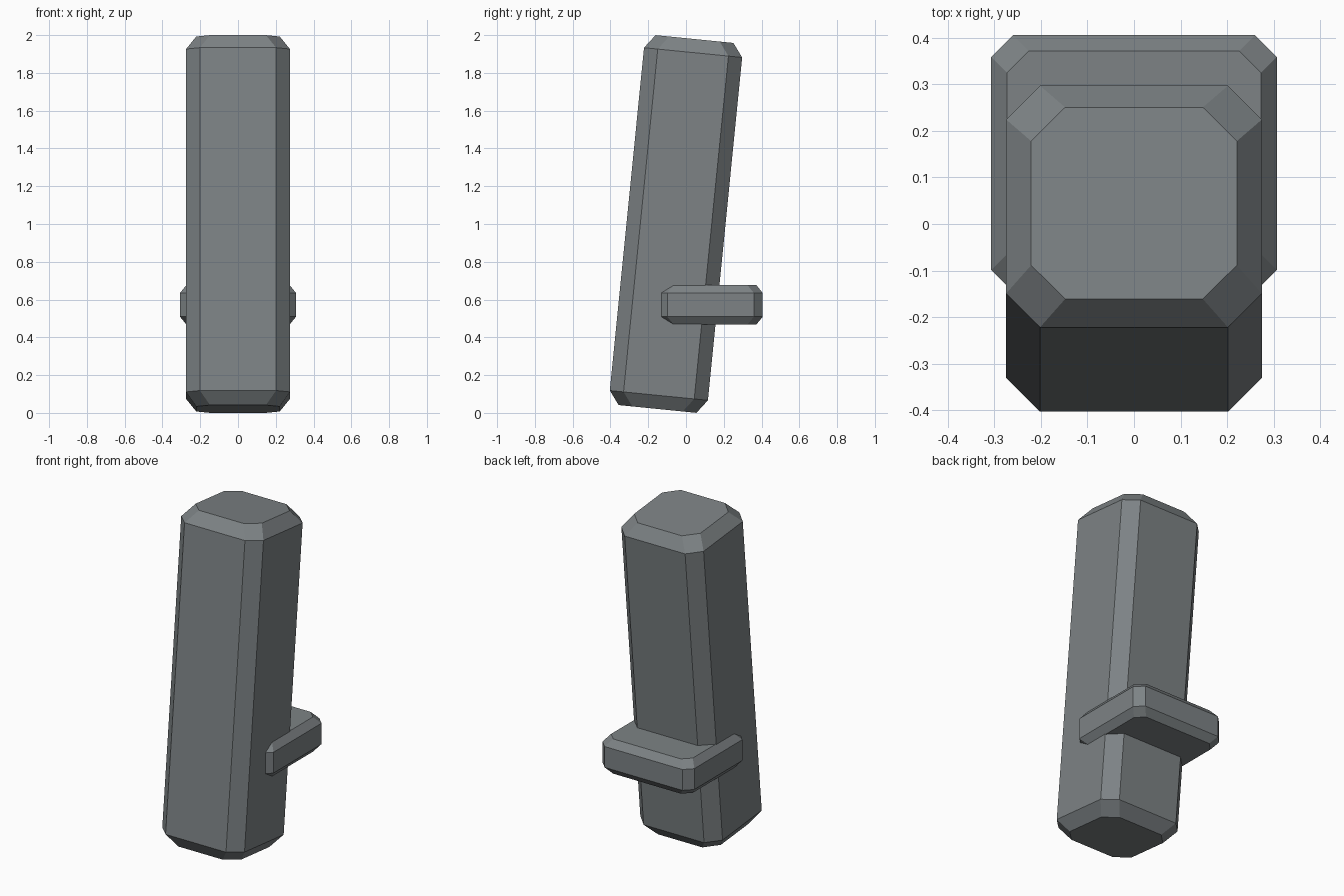
import bpy, bmesh, math

if "Cube" in bpy.data.objects:
    bpy.data.objects.remove(bpy.data.objects["Cube"])

grey = bpy.data.materials.new("slate grey")
grey.diffuse_color = (0.205, 0.226, 0.235, 1)
grey.use_nodes = True
grey.node_tree.nodes["Principled BSDF"].inputs["Base Color"].default_value = grey.diffuse_color


def chamfered_block(name, hx, hy, hz, cut, inset, drop, location, tilt=0.0):
    """Octagonal block with bevelled ends: half sizes, corner cut, end inset and drop."""
    bm = bmesh.new()
    rings = []
    for z, s in ((-hz, inset), (-hz + drop, 0), (hz - drop, 0), (hz, inset)):
        x, y = hx - s, hy - s
        outline = [(x, -y + cut), (x, y - cut), (x - cut, y), (-x + cut, y),
                   (-x, y - cut), (-x, -y + cut), (-x + cut, -y), (x - cut, -y)]
        rings.append([bm.verts.new((px, py, z)) for px, py in outline])
    for low, high in zip(rings, rings[1:]):
        for i in range(8):
            j = (i + 1) % 8
            bm.faces.new((low[i], low[j], high[j], high[i]))
    bm.faces.new(rings[0][::-1])
    bm.faces.new(rings[-1])
    bmesh.ops.recalc_face_normals(bm, faces=bm.faces)
    mesh = bpy.data.meshes.new(name)
    bm.to_mesh(mesh)
    bm.free()
    mesh.materials.append(grey)
    obj = bpy.data.objects.new(name, mesh)
    obj.location = location
    obj.rotation_euler.x = tilt
    bpy.context.collection.objects.link(obj)
    return obj


# tall post leaning backwards
chamfered_block("leaning_post", 0.275, 0.261, 0.984, 0.073, 0.054, 0.072,
                (0, -0.053, 1.0), math.radians(-5.7))
# level collar sticking out at the back
chamfered_block("back_collar", 0.307, 0.276, 0.105, 0.047, 0.034, 0.042,
                (0, 0.13, 0.572))
